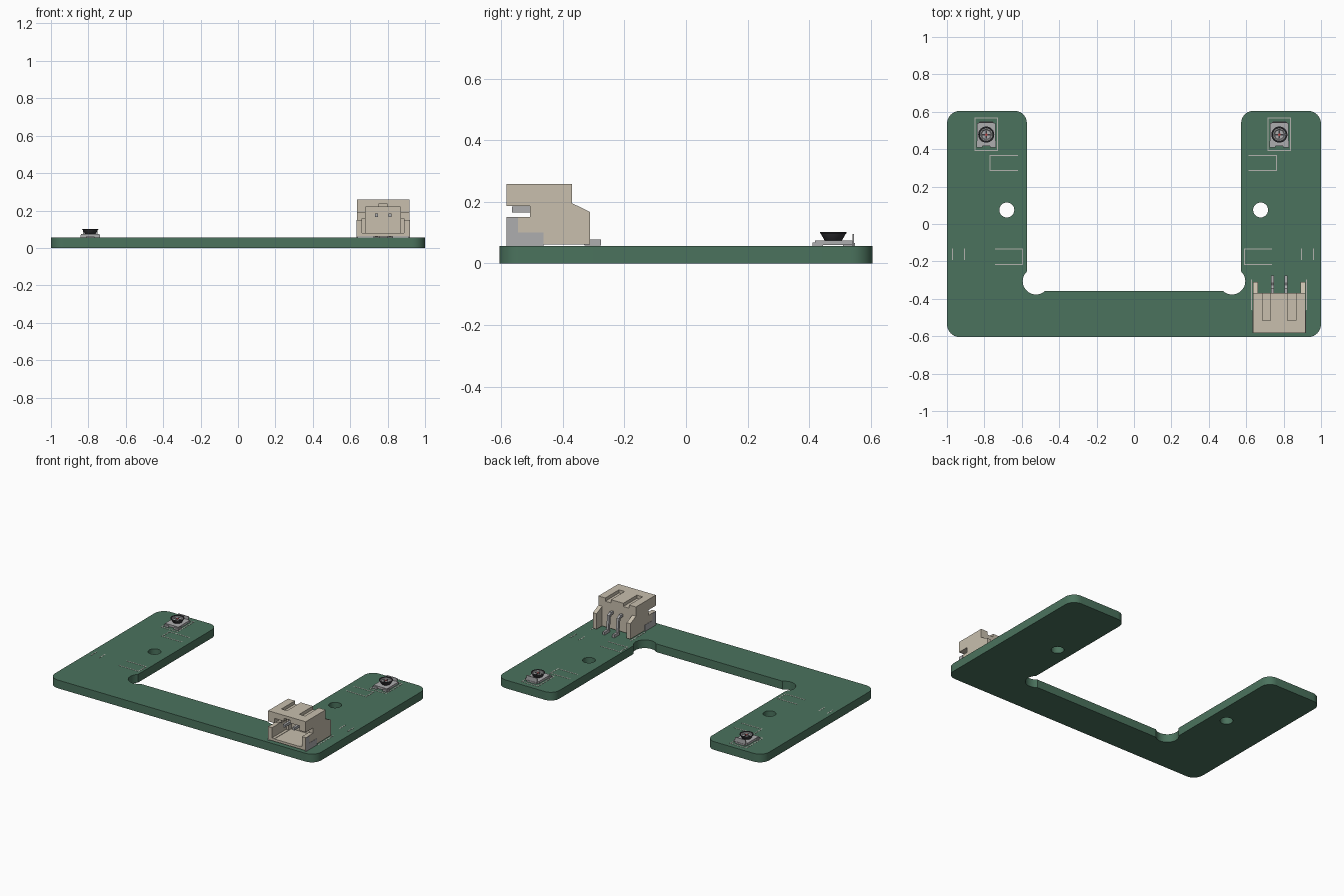
import bpy, bmesh
from math import sin, cos, radians, pi

if "Cube" in bpy.data.objects:
    bpy.data.objects.remove(bpy.data.objects["Cube"])

def mat(name, r, g, b):
    m = bpy.data.materials.new(name)
    m.diffuse_color = (r, g, b, 1)
    m.use_nodes = True
    m.node_tree.nodes["Principled BSDF"].inputs["Base Color"].default_value = m.diffuse_color
    return m

GREEN = mat("board_green", .07, .17, .11)
SILK = mat("print_grey", .45, .45, .42)
BEIGE = mat("housing_beige", .58, .52, .42)
METAL = mat("metal_grey", .42, .42, .43)
DARK = mat("dark_grey", .04, .04, .045)
RED = mat("red", .4, .06, .06)

def finish(name, bm, m):
    bmesh.ops.recalc_face_normals(bm, faces=bm.faces)
    me = bpy.data.meshes.new(name)
    bm.to_mesh(me)
    bm.free()
    ob = bpy.data.objects.new(name, me)
    bpy.context.collection.objects.link(ob)
    me.materials.append(m)
    return ob

def prism(bm, yz, x0, x1):
    a = [bm.verts.new((x0, y, z)) for y, z in yz]
    b = [bm.verts.new((x1, y, z)) for y, z in yz]
    bm.faces.new(a)
    bm.faces.new(b[::-1])
    for i in range(len(a)):
        j = (i + 1) % len(a)
        bm.faces.new((a[i], b[i], b[j], a[j]))

def boxes(name, items, m):
    bm = bmesh.new()
    for x0, x1, y0, y1, z0, z1 in items:
        prism(bm, [(y0, z0), (y1, z0), (y1, z1), (y0, z1)], x0, x1)
    return finish(name, bm, m)

def lathe(name, prof, n, x, y, m):
    bm = bmesh.new()
    rings = [[bm.verts.new((x + r * cos(2 * pi * i / n), y + r * sin(2 * pi * i / n), z))
              for i in range(n)] for r, z in prof]
    for a, b in zip(rings, rings[1:]):
        for i in range(n):
            j = (i + 1) % n
            bm.faces.new((a[i], a[j], b[j], b[i]))
    bm.faces.new(rings[0][::-1])
    bm.faces.new(rings[-1])
    return finish(name, bm, m)

def smooth(ob):
    bpy.ops.object.select_all(action='DESELECT')
    ob.select_set(True)
    bpy.context.view_layer.objects.active = ob
    bpy.ops.object.shade_smooth_by_angle(angle=radians(30))

def arc(cx, cy, r, a0, a1, n=10):
    return [(cx + r * cos(radians(a0 + (a1 - a0) * i / n)),
             cy + r * sin(radians(a0 + (a1 - a0) * i / n))) for i in range(n + 1)]

# U-shaped board: half outline mirrored, with relief circles and mounting holes
T = .056
half = (arc(.93, -.535, .07, -90, 0) + arc(.93, .535, .07, 0, 90)
        + arc(.638, .54, .065, 90, 180) + arc(.524, -.306, .071, 46.4, -133, 20))
outline = half + [(-x, y) for x, y in reversed(half)]
cu = bpy.data.curves.new("board", 'CURVE')
cu.dimensions = '2D'
cu.fill_mode = 'BOTH'
cu.extrude = T / 2
for pts in (outline, arc(.677, .075, .04, 0, 350, 35), arc(-.68, .075, .04, 0, 350, 35)):
    s = cu.splines.new('POLY')
    s.points.add(len(pts) - 1)
    for p, (x, y) in zip(s.points, pts):
        p.co = (x, y, 0, 1)
    s.use_cyclic_u = True
tmp = bpy.data.objects.new("board_curve", cu)
bpy.context.collection.objects.link(tmp)
bpy.context.view_layer.update()
me = bpy.data.meshes.new_from_object(tmp.evaluated_get(bpy.context.evaluated_depsgraph_get()))
bpy.data.objects.remove(tmp)
bm = bmesh.new()
bm.from_mesh(me)
bmesh.ops.remove_doubles(bm, verts=bm.verts, dist=1e-5)
bmesh.ops.translate(bm, verts=bm.verts, vec=(0, 0, T / 2))
board = finish("board", bm, GREEN)
smooth(board)

# Printed outlines of the component places
lines = []
W = .003

def line(x0, y0, x1, y1):
    lines.append((x0 - W, x1 + W, y0 - W, y1 + W, T - .002, T + .001))

for x0, x1, y0, y1, closed in ((-.77, -.623, .286, .366, -.77), (.615, .762, .286, .366, .762),
                               (-.74, -.596, -.216, -.134, -.596), (.59, .735, -.216, -.134, .59)):
    line(x0, y0, x1, y0)
    line(x0, y1, x1, y1)
    line(closed, y0, closed, y1)
for x in (-.97, -.906, .895, .96):
    line(x, -.19, x, -.134)
for x in (.628, .923):
    line(x, -.457, x, -.30)
TRIM = (-.79, .777)
for c in TRIM:
    for y in (.393, .567):
        line(c - .06, y, c + .06, y)
    for x in (c - .06, c + .06):
        line(x, .393, x, .567)
boxes("printed_outlines", lines, SILK)

# Trimmer potentiometers
for side, c in zip(("left", "right"), TRIM):
    y = .478
    boxes(side + "_trimmer_base", [(c - .05, c + .05, .418, .54, T + .004, .075)], METAL)
    boxes(side + "_trimmer_terminals",
          [(c - .053, c - .02, .41, .445, T, .068), (c + .02, c + .053, .41, .445, T, .068),
           (c - .035, c + .035, .51, .549, T, .066), (c - .04, c + .04, .541, .546, T, .096)], METAL)
    smooth(lathe(side + "_trimmer_rotor",
                 [(.026, .074), (.029, .076), (.041, .097), (.043, .098), (.043, .102),
                  (.037, .102), (.031, .093)], 32, c, y, DARK))
    lathe(side + "_trimmer_plate", [(.037, .094), (.037, .0985), (.03, .0985), (.026, .095)],
          8, c, y, METAL)
    boxes(side + "_trimmer_slot", [(c - .022, c + .022, y - .004, y + .004, .094, .0962),
                                   (c - .004, c + .004, y - .022, y + .022, .094, .0964)], DARK)
    lathe(side + "_trimmer_pivot", [(.007, .094), (.007, .098)], 16, c, y, RED)

# Connector housing: notched side profile, hollowed from the front
L, R = .635, .917
bm = bmesh.new()
prism(bm, [(-.583, .062), (-.37, .062), (-.37, .258), (-.583, .258), (-.583, .186),
           (-.507, .186), (-.507, .15), (-.583, .15)], L, R)
housing = finish("connector_housing", bm, BEIGE)
MID = (L + R) / 2
cuts = [(.682, .870, -.62, -.40, .078, .218), (.664, .888, -.62, -.43, .081, .158),
        (MID - .021, MID + .021, -.62, -.43, .2, .238),
        (.687, .73, -.516, -.3, .236, .3), (.822, .865, -.516, -.3, .236, .3)]
for k in cuts:
    cutter = boxes("cutter", [k], BEIGE)
    cutter.hide_render = True
    mod = housing.modifiers.new("cut", 'BOOLEAN')
    mod.operation = 'DIFFERENCE'
    mod.solver = 'EXACT'
    mod.object = cutter
    bpy.context.view_layer.objects.active = housing
    bpy.ops.object.modifier_apply(modifier=mod.name)
    bpy.data.objects.remove(cutter)

# Rear ears with sloped tops
bm = bmesh.new()
for x0, x1 in ((L, L + .028), (R - .028, R)):
    prism(bm, [(-.371, .062), (-.311, .062), (-.311, .167), (-.371, .196)], x0, x1)
finish("connector_ears", bm, BEIGE)

# Solder tabs on both sides
bm = bmesh.new()
for x0, x1 in ((L - .002, L + .006), (R - .006, R + .002)):
    prism(bm, [(-.582, T), (-.463, T), (-.463, .1), (-.545, .1), (-.545, .149), (-.582, .149)], x0, x1)
finish("connector_solder_tabs", bm, METAL)

# Bent contact pins
bm = bmesh.new()
for c in (.74, .812):
    prism(bm, [(-.565, .166), (-.565, .184), (-.345, .184), (-.325, .17), (-.315, .078),
               (-.276, .078), (-.276, .058), (-.33, .058), (-.342, .166)], c - .008, c + .008)
finish("connector_pins", bm, METAL)
